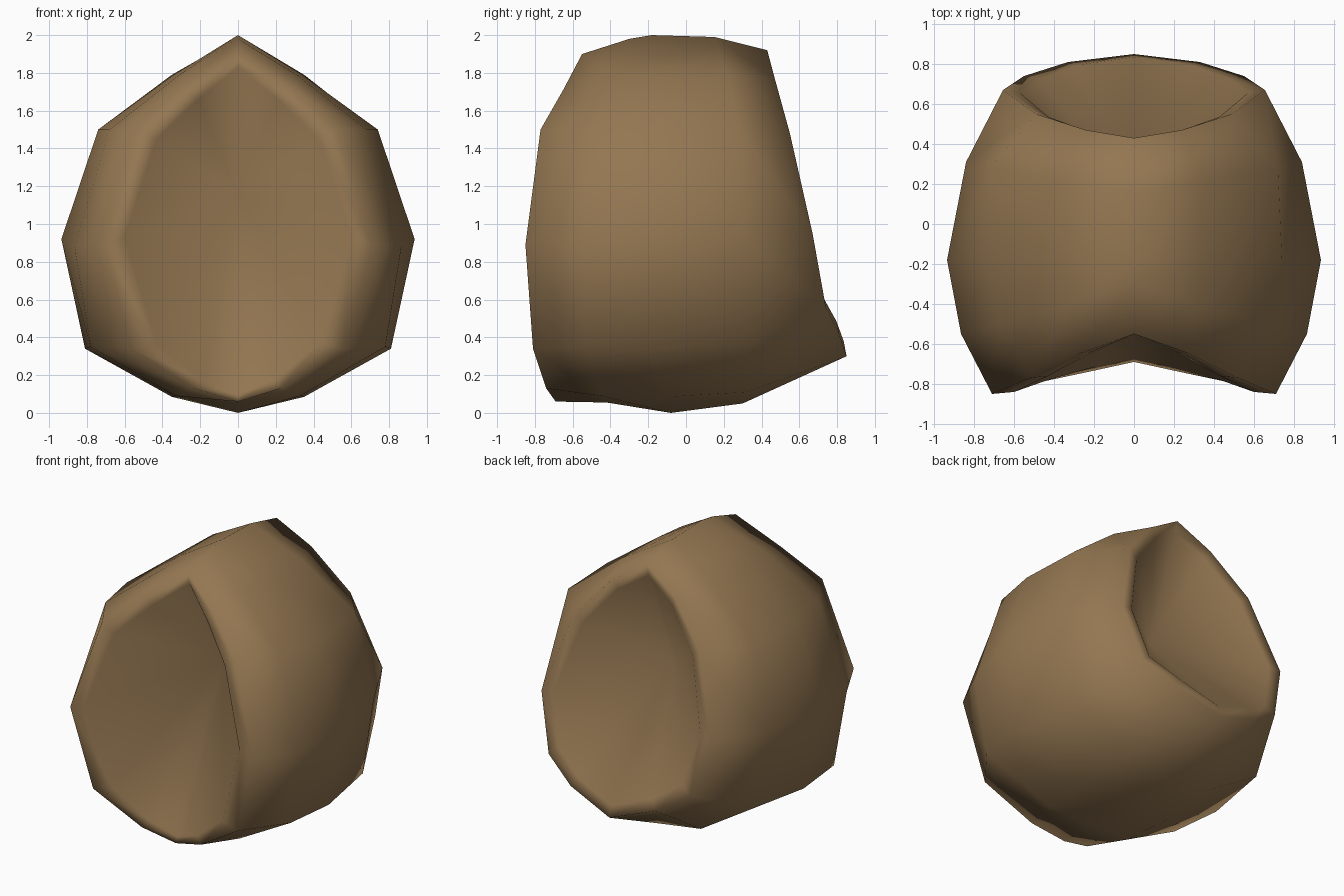
import bpy, bmesh

if "Cube" in bpy.data.objects:
    bpy.data.objects.remove(bpy.data.objects["Cube"])

# Half cross-sections (top -> side -> bottom), mirrored to 12-sided rings, front to back
front_inner = [(0, -.54, 1.83), (.21, -.64, 1.66), (.43, -.76, 1.45), (.6, -.84, .93),
               (.43, -.78, .37), (.18, -.71, .17), (0, -.67, .1)]
front_rim = [(0, -.55, 1.9), (.28, -.65, 1.71), (.52, -.77, 1.5), (.71, -.85, .89),
             (.56, -.81, .34), (.23, -.74, .13), (0, -.69, .06)]
front_belly = [(0, -.3, 1.98), (.31, -.4, 1.79), (.68, -.5, 1.5), (.865, -.55, .88),
               (.78, -.53, .35), (.33, -.45, .09), (0, -.42, .055)]
middle = [(0, -.18, 2.0), (.34, -.18, 1.79), (.74, -.18, 1.5), (.935, -.18, .92),
          (.81, -.15, .34), (.35, -.1, .085), (0, -.08, 0)]
back_belly = [(0, .15, 1.99), (.35, .22, 1.79), (.72, .28, 1.5), (.84, .31, .92),
              (.74, .33, .36), (.34, .32, .11), (0, .3, .05)]
back_rim = [(0, .43, 1.92), (.24, .47, 1.77), (.49, .55, 1.48), (.655, .67, .95),
            (.55, .74, .56), (.33, .81, .42), (0, .85, .3)]
back_inner = [(x * .87, y - .015, 1.1 + (z - 1.1) * .9) for x, y, z in back_rim]

bm = bmesh.new()


def ring(half):
    full = half + [(-x, y, z) for x, y, z in half[-2:0:-1]]
    return [bm.verts.new(p) for p in full]


rings = [ring(h) for h in (front_inner, front_rim, front_belly, middle,
                           back_belly, back_rim, back_inner)]

# Barrel wall with rolled rims
for a, b in zip(rings, rings[1:]):
    for i in range(12):
        j = (i + 1) % 12
        bm.faces.new((a[i], a[j], b[j], b[i]))

# Dished hollows at both ends
for r, apex in ((rings[0], (0, -.17, 1.15)), (rings[-1], (0, .15, 1.15))):
    c = bm.verts.new(apex)
    for i in range(12):
        bm.faces.new((r[i], r[(i + 1) % 12], c))

bmesh.ops.recalc_face_normals(bm, faces=bm.faces)
for f in bm.faces:
    f.smooth = True
mesh = bpy.data.meshes.new("hollow_ended_body")
bm.to_mesh(mesh)
bm.free()

# Single brown colour
mat = bpy.data.materials.new("bone_brown")
mat.diffuse_color = (.295, .183, .083, 1)
mat.use_nodes = True
mat.node_tree.nodes["Principled BSDF"].inputs["Base Color"].default_value = mat.diffuse_color
mesh.materials.append(mat)
obj = bpy.data.objects.new("hollow_ended_body", mesh)
bpy.context.collection.objects.link(obj)
